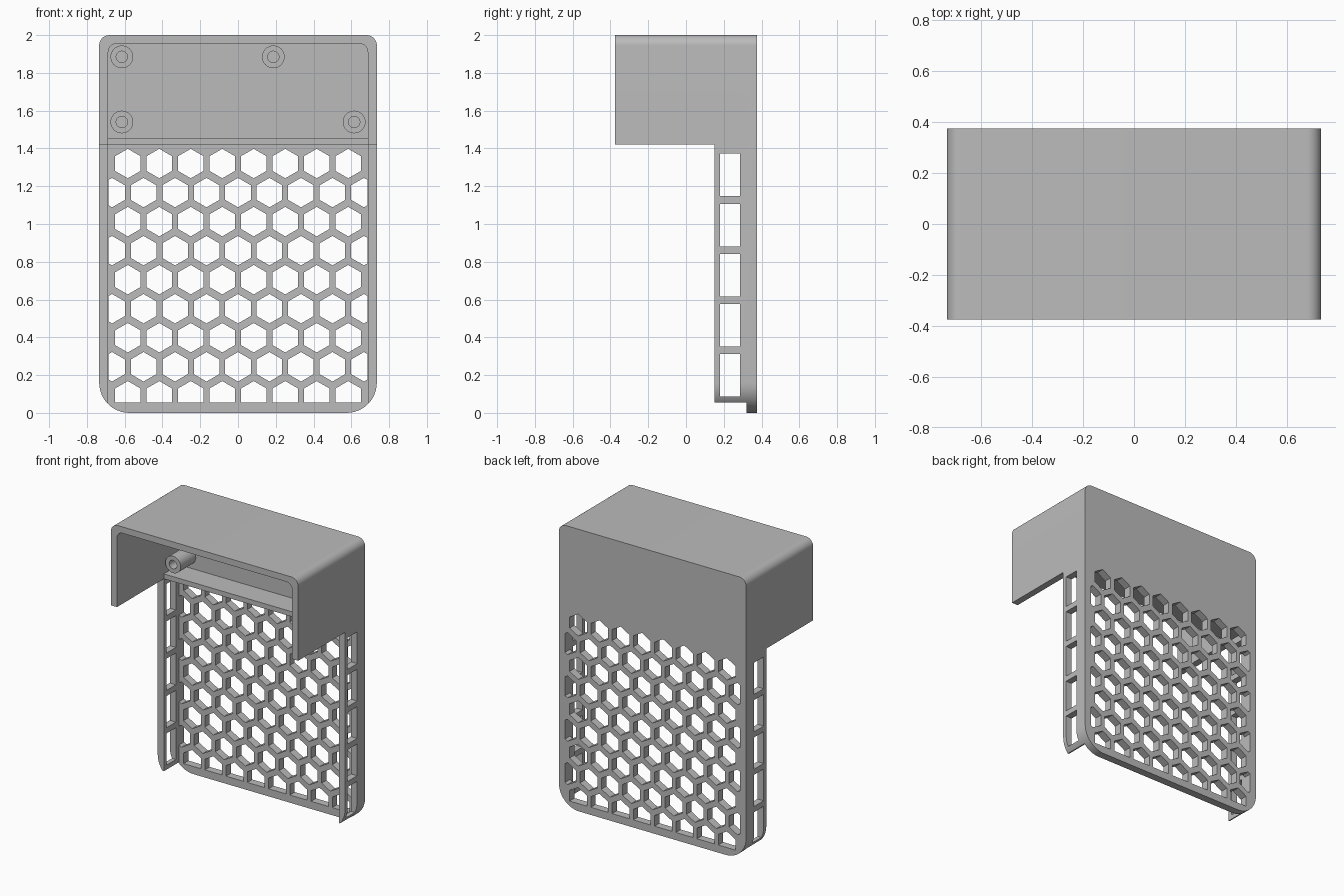
import bpy, bmesh
from math import sin, cos, radians, pi
from mathutils import Vector, Matrix

if "Cube" in bpy.data.objects:
    bpy.data.objects.remove(bpy.data.objects["Cube"], do_unlink=True)

W, H, D = 0.735, 2.0, 0.375      # half width, height, half depth
IN = 0.687                       # inner half width
PLATE = 0.32                     # front of the back plate
RIM = 0.15                       # front of the lower side walls
SPLIT = 1.42                     # bottom of the deep hood

grey = bpy.data.materials.new("grey_plastic")
grey.use_nodes = True
grey.diffuse_color = (0.5, 0.5, 0.5, 1)
grey.node_tree.nodes["Principled BSDF"].inputs["Base Color"].default_value = (0.5, 0.5, 0.5, 1)


def add(name, bm):
    bmesh.ops.recalc_face_normals(bm, faces=bm.faces[:])
    me = bpy.data.meshes.new(name)
    bm.to_mesh(me)
    bm.free()
    me.materials.append(grey)
    ob = bpy.data.objects.new(name, me)
    bpy.context.collection.objects.link(ob)
    return ob


def rounded(hw, z0, z1, r_low, r_top, steps=12):
    """Rectangle in x, z with separate lower and upper corner radii."""
    pts = []
    for sx, z, r, start in ((1, z0, r_low, -90), (1, z1, r_top, 0),
                            (-1, z1, r_top, 90), (-1, z0, r_low, 180)):
        cz = z + r if z == z0 else z - r
        n = steps if r else 0
        for i in range(n + 1):
            a = radians(start + 90 * i / max(n, 1))
            pts.append((sx * (hw - r) + r * cos(a), cz + r * sin(a)))
    return pts


def prism(name, polys, y0, y1, clips=()):
    """Extrude flat x, z outlines from y0 to y1, trimmed by planes first."""
    bm = bmesh.new()
    for poly in polys:
        bm.faces.new([bm.verts.new((x, y0, z)) for x, z in poly])
    for co, no in clips:
        bmesh.ops.bisect_plane(bm, geom=bm.verts[:] + bm.edges[:] + bm.faces[:],
                               plane_co=co, plane_no=no, clear_outer=True)
    new = bmesh.ops.extrude_face_region(bm, geom=bm.faces[:])["geom"]
    bmesh.ops.translate(bm, vec=(0, y1 - y0, 0),
                        verts=[v for v in new if isinstance(v, bmesh.types.BMVert)])
    return add(name, bm)


def cut(target, cutter):
    cutter.hide_render = True
    mod = target.modifiers.new("cut", "BOOLEAN")
    mod.operation, mod.solver, mod.object = "DIFFERENCE", "EXACT", cutter
    bpy.context.view_layer.objects.active = target
    bpy.ops.object.modifier_apply(modifier=mod.name)
    bpy.data.objects.remove(cutter, do_unlink=True)


def smooth(ob):
    bpy.ops.object.select_all(action="DESELECT")
    ob.select_set(True)
    bpy.context.view_layer.objects.active = ob
    bpy.ops.object.shade_smooth_by_angle(angle=radians(30))


# Hood, side walls and back plate from one solid
cover = prism("cover_shell", [rounded(W, 0, H, 0.16, 0.055)], -D, D)
cut(cover, prism("cavity", [rounded(IN, -1, 1.955, 0, 0.045)], -1, PLATE))
cut(cover, prism("front_step", [rounded(1, -1, SPLIT, 0, 0)], -1, RIM))
cut(cover, prism("open_bottom", [rounded(1, -1, 0.055, 0, 0)], -1, PLATE))

# Row of windows through both side walls
windows = [rounded(1, z, z + 0.225, 0, 0) for z in (0.087 + 0.265 * i for i in range(5))]
cut(cover, prism("side_windows", windows, 0.18, 0.285))

# Honeycomb through the back plate, trimmed at the walls and bottom edge
pitch, row_step, radius = 0.1667, 0.1537, 0.078
cells = []
for row in range(9):
    count = 8 + row % 2
    for i in range(count):
        cx, cz = (i - (count - 1) / 2) * pitch, 1.32 - row * row_step
        cells.append([(cx + radius * cos(pi / 6 + k * pi / 3),
                       cz + radius * sin(pi / 6 + k * pi / 3)) for k in range(6)])
edge = IN - 0.001
cut(cover, prism("honeycomb", cells, 0.3, 0.5,
                 [((edge, 0, 0), (1, 0, 0)), ((-edge, 0, 0), (-1, 0, 0)),
                  ((0, 0, 0.054), (0, 0, -1))]))
smooth(cover)

# Shelf dividing the hood from the grille
prism("inner_shelf", [rounded(IN, SPLIT, 1.455, 0, 0)], RIM, PLATE)

# Hollow screw posts on the back plate
for n, (x, z) in enumerate(((-0.615, 1.885), (0.187, 1.885), (-0.615, 1.54), (0.615, 1.54))):
    bm = bmesh.new()
    ring = [bm.verts.new((r, y, 0)) for r, y in
            ((0.03, RIM), (0.06, RIM), (0.06, PLATE), (0.03, PLATE))]
    edges = [bm.edges.new((ring[i], ring[(i + 1) % 4])) for i in range(4)]
    bmesh.ops.spin(bm, geom=ring + edges, cent=(0, 0, 0), axis=(0, 1, 0),
                   angle=2 * pi, steps=32)
    bmesh.ops.remove_doubles(bm, verts=bm.verts[:], dist=0.0005)
    bmesh.ops.translate(bm, vec=(x, 0, z), verts=bm.verts[:])
    smooth(add(f"screw_post_{n + 1}", bm))
